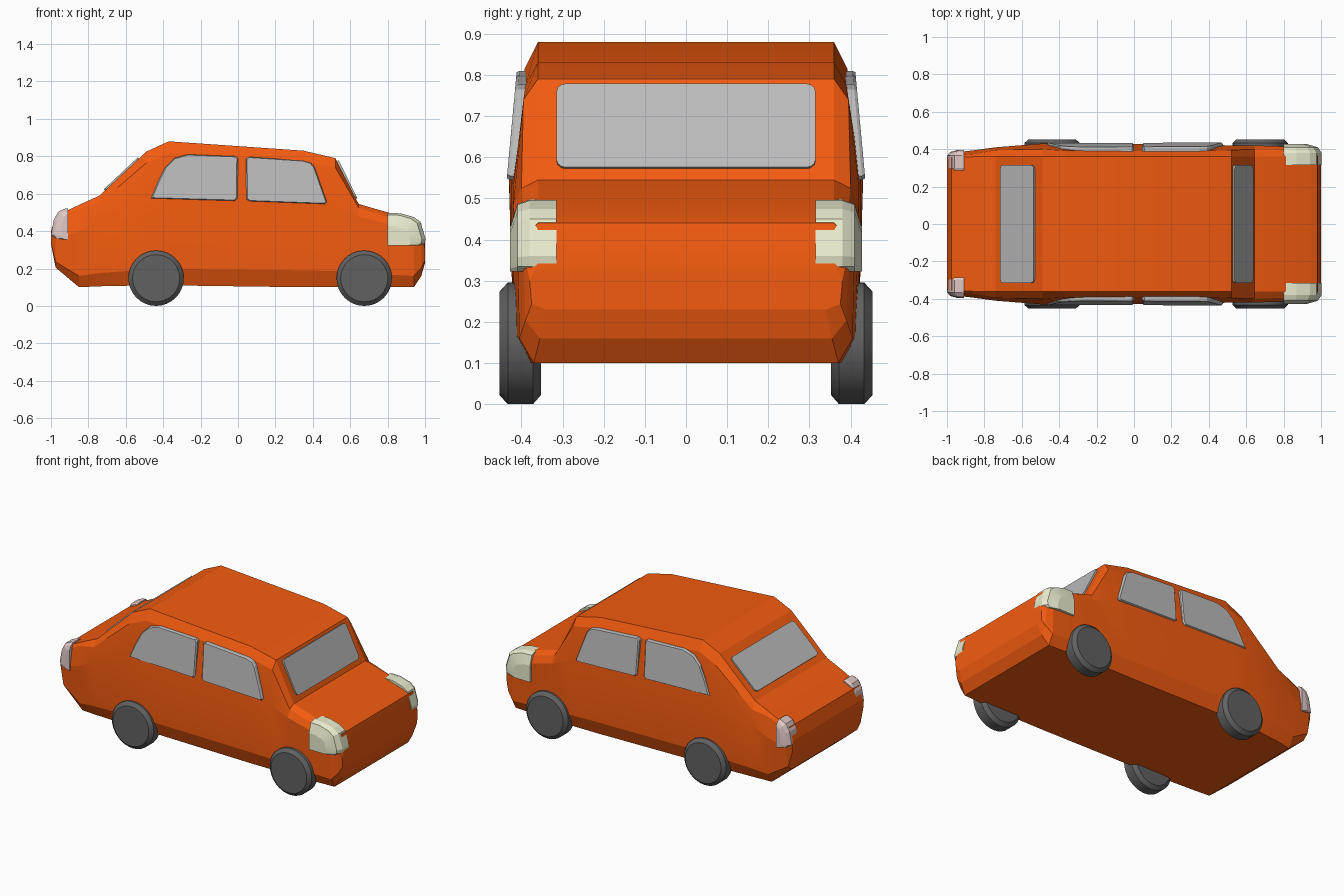
import bpy, bmesh, math
from mathutils import Vector

if "Cube" in bpy.data.objects:
    bpy.data.objects.remove(bpy.data.objects["Cube"])


def material(name, rgb):
    m = bpy.data.materials.new(name)
    m.diffuse_color = (*rgb, 1)
    m.use_nodes = True
    m.node_tree.nodes["Principled BSDF"].inputs["Base Color"].default_value = m.diffuse_color
    return m


PAINT = material("orange_paint", (0.90, 0.105, 0.005))
GLASS = material("grey_glass", (0.5, 0.5, 0.5))
RUBBER = material("dark_rubber", (0.12, 0.12, 0.12))
CREAM = material("cream_lens", (0.82, 0.84, 0.62))
PINK = material("pink_lens", (0.75, 0.58, 0.56))


def loft(name, rings, mat, mirror=False, angle=12):
    """Skin equal-length rings, cap both ends, optionally mirror across y."""
    bm = bmesh.new()
    vr = [[bm.verts.new(p) for p in r] for r in rings]
    n = len(vr[0])
    for a, b in zip(vr, vr[1:]):
        for i in range(n):
            j = (i + 1) % n
            bm.faces.new((a[i], a[j], b[j], b[i]))
    bm.faces.new(vr[0])
    bm.faces.new(vr[-1])
    bmesh.ops.recalc_face_normals(bm, faces=bm.faces)
    me = bpy.data.meshes.new(name)
    bm.to_mesh(me)
    bm.free()
    me.materials.append(mat)
    ob = bpy.data.objects.new(name, me)
    bpy.context.collection.objects.link(ob)
    if mirror:
        mod = ob.modifiers.new("Mirror", 'MIRROR')
        mod.use_axis = (False, True, False)
        mod.use_mirror_merge = False
    bpy.ops.object.select_all(action='DESELECT')
    ob.select_set(True)
    bpy.context.view_layer.objects.active = ob
    bpy.ops.object.shade_smooth_by_angle(angle=math.radians(angle))
    return ob


# Body stations: x, floor z, belt z, shoulder z, top z, sill y, belt y, shoulder y
stations = [
    (-1.00, .33, .36, .385, .40, .355, .36, .355),
    (-.975, .205, .36, .46, .48, .365, .38, .365),
    (-.85, .10, .40, .52, .54, .385, .395, .375),
    (-.74, .105, .46, .55, .59, .40, .41, .395),
    (-.49, .11, .53, .765, .825, .42, .43, .40),
    (-.37, .11, .55, .815, .88, .42, .43, .392),
    (.35, .10, .55, .775, .83, .42, .425, .39),
    (.52, .10, .53, .74, .79, .42, .42, .395),
    (.645, .10, .48, .525, .545, .42, .42, .40),
    (.94, .10, .40, .435, .46, .405, .41, .39),
    (.98, .16, .38, .42, .44, .39, .395, .38),
    (1.00, .23, .30, .32, .34, .375, .38, .37),
]
rings = []
for x, zf, zb, zs, zt, y1, y2, y3 in stations:
    half = [(y1 - .035 if zf < .3 else .35, zf), (y1, zf + .2 * (zb - zf)),
            (y2, zb), (y3, zs), (min(.36, y3 - .01), zt)]
    rings.append([(x, y, z) for y, z in half] +
                 [(x, -y, z) for y, z in reversed(half)])
loft("car_body", rings, PAINT)


# Side windows, leaning inwards towards the roof
def side_window(name, outline):
    def ring(off, k):
        cx = sum(p[0] for p in outline) / len(outline)
        cz = sum(p[1] for p in outline) / len(outline)
        return [(cx + (x - cx) * k, off - (z - .55) * .09, cz + (z - cz) * k)
                for x, z in outline]
    loft(name, [ring(.395, 1), ring(.428, 1), ring(.435, .97)], GLASS, True)


side_window("rear_side_window", [
    (-.465, .575), (-.43, .66), (-.39, .74), (-.34, .79), (-.27, .81),
    (-.01, .80), (0, .79), (-.003, .575), (-.015, .562)])
side_window("front_side_window", [
    (.045, .57), (.042, .785), (.055, .797), (.35, .777), (.39, .765),
    (.41, .74), (.475, .555), (.465, .545), (.06, .56)])


# Windscreens: rounded rectangles lying on the sloping body
def screen(name, low, high, out):
    a, b = Vector((low[0], 0, low[1])), Vector((high[0], 0, high[1]))
    up = (b - a).normalized()
    normal = Vector((0, 1, 0)).cross(up)
    if normal.x * out < 0:
        normal.negate()
    w, h, r = .315, (b - a).length, .022
    pts = []
    for q, (u, v) in enumerate([(w - r, h - r), (r - w, h - r), (r - w, r), (w - r, r)]):
        for s in range(4):
            t = math.pi / 2 * (q + s / 3)
            pts.append((u + r * math.cos(t), v + r * math.sin(t)))
    loft(name, [[a + Vector((0, u, 0)) + up * v + normal * d for u, v in pts]
                for d in (-.012, .009)], GLASS)


screen("windscreen", (.63, .572), (.53, .775), 1)
screen("rear_screen", (-.71, .618), (-.53, .787), -1)


# Lamps wrapping round the body corners
def lamp(name, profile, layers, pivot, mat):
    loft(name, [[(pivot[0] + (x - pivot[0]) * kx, y, pivot[1] + (z - pivot[1]) * kz)
                 for x, z in profile] for y, kx, kz in layers], mat, True)


lamp("headlight", [(.80, .322), (.98, .322), (.998, .335), (1.003, .36), (.975, .45),
                   (.94, .475), (.87, .495), (.80, .497)],
     [(.315, 1, 1), (.38, 1, 1), (.41, .9, .94), (.428, .6, .6)], (.80, .322), CREAM)
lamp("tail_light", [(-.91, .352), (-.985, .362), (-1.0, .38), (-.985, .46),
                    (-.96, .505), (-.92, .522), (-.91, .52)],
     [(.285, .9, .96), (.30, 1, 1), (.365, 1, 1), (.385, .8, .92), (.395, .4, .8)],
     (-.91, .352), PINK)

# Wheels with chamfered tyres
for name, cx in (("rear_wheels", -.438), ("front_wheels", .675)):
    loft(name, [[(cx + r * math.cos(math.tau * i / 32), y, .148 + r * math.sin(math.tau * i / 32))
                 for i in range(32)]
                for y, r in ((.352, .125), (.372, .148), (.433, .148), (.453, .126))],
         RUBBER, True, 30)
